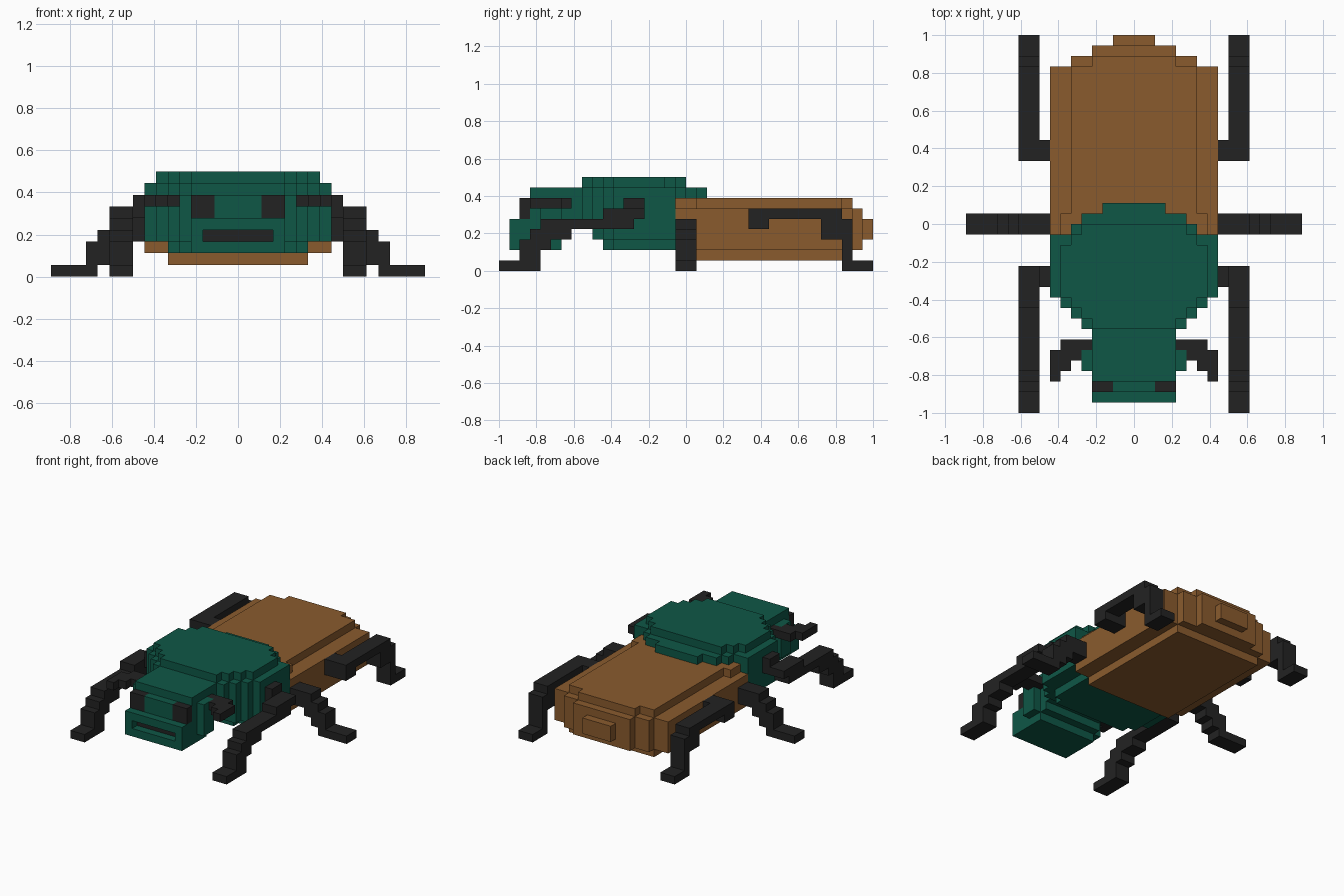
import bpy, bmesh
from mathutils import Vector

cube = bpy.data.objects.get("Cube")
if cube:
    bpy.data.objects.remove(cube, do_unlink=True)

U = 2 / 36  # edge of one block


def material(name, rgb):
    m = bpy.data.materials.new(name)
    m.use_nodes = True
    m.diffuse_color = (*rgb, 1)
    bsdf = next(n for n in m.node_tree.nodes if n.type == 'BSDF_PRINCIPLED')
    bsdf.inputs["Base Color"].default_value = (*rgb, 1)
    bsdf.inputs["Roughness"].default_value = 0.9
    return m


GREEN = material("dark green", (0.0045, 0.096, 0.062))
BROWN = material("brown", (0.255, 0.105, 0.027))
BLACK = material("near black", (0.0165, 0.0165, 0.0165))


def cells(boxes):
    """Grid cells filled by boxes given as x0, x1, y0, y1, z0, z1."""
    return {(x, y, z) for a, b, c, d, e, f in boxes
            for x in range(a, b) for y in range(c, d) for z in range(e, f)}


def block_part(name, filled, mat):
    """Mesh of the outer skin of a set of grid cells."""
    bm = bmesh.new()
    verts = {}
    for c in filled:
        for axis in range(3):
            for side in (0, 1):
                n = list(c)
                n[axis] += 2 * side - 1
                if tuple(n) in filled:
                    continue
                quad = []
                for s, t in ((0, 0), (1, 0), (1, 1), (0, 1)):
                    p = list(c)
                    p[axis] += side
                    p[(axis + 1) % 3] += s
                    p[(axis + 2) % 3] += t
                    p = tuple(p)
                    if p not in verts:
                        verts[p] = bm.verts.new(Vector(p) * U)
                    quad.append(verts[p])
                bm.faces.new(quad if side else quad[::-1])
    # merge coplanar squares into large flat faces
    bmesh.ops.dissolve_limit(bm, angle_limit=0.01, verts=bm.verts[:], edges=bm.edges[:])
    me = bpy.data.meshes.new(name)
    bm.to_mesh(me)
    bm.free()
    me.materials.append(mat)
    ob = bpy.data.objects.new(name, me)
    bpy.context.collection.objects.link(ob)
    return ob


def pair(name, boxes, mat):
    """Left part and its mirror image on the right."""
    left = cells(boxes)
    block_part("left_" + name, left, mat)
    block_part("right_" + name, {(-1 - x, y, z) for x, y, z in left}, mat)


def sym(w, *yz):
    return (-w, w, *yz)


# abdomen: stepped towards the tail
block_part("abdomen", cells([
    sym(6, -1, 15, 1, 2),
    sym(8, -1, 15, 2, 6), sym(6, 15, 16, 2, 6), sym(4, 16, 17, 2, 6),
    sym(2, 17, 18, 3, 5),
    sym(6, -1, 15, 6, 7), sym(7, -1, 1, 6, 7), sym(4, 15, 16, 6, 7)]), BROWN)

# thorax: rounded in plan, inset at top and bottom
thorax = [sym(8, -7, -1, 3, 8), sym(7, -8, -7, 3, 8), sym(6, -9, -8, 3, 8), sym(5, -10, -9, 4, 8),
          sym(6, -7, -1, 2, 3), sym(5, -8, -7, 2, 3),
          sym(6, -1, 0, 7, 8), sym(5, 0, 1, 7, 8), sym(3, 1, 2, 7, 8),
          sym(7, -7, -2, 8, 9), sym(6, -8, -7, 8, 9), sym(5, -9, -8, 8, 9), sym(4, -10, -9, 8, 9),
          sym(6, -2, -1, 8, 9), sym(5, -1, 0, 8, 9)]
block_part("thorax", cells(thorax), GREEN)

# head with stepped snout, eye sockets and mouth slot
eyes = [(2, 4, -16, -15, 5, 7)]
mouth = [sym(3, -16, -15, 3, 4)]
head = cells([sym(4, -17, -12, 2, 3), sym(4, -17, -11, 3, 4), sym(4, -17, -10, 4, 5),
              sym(4, -16, -10, 5, 7), sym(4, -15, -10, 7, 8), sym(5, -14, -12, 3, 7)])
sockets = cells(eyes + [(-4, -2, -16, -15, 5, 7)])
slot = cells([sym(3, -17, -15, 3, 4)])
block_part("head", head - sockets - slot, GREEN)
pair("eye", eyes, BLACK)
block_part("mouth", cells(mouth), BLACK)

# curved feelers beside the head
pair("feeler", [(4, 7, -12, -11, 6, 7), (5, 8, -13, -12, 6, 7),
                (6, 8, -14, -13, 6, 7), (7, 8, -15, -14, 6, 7)], BLACK)

# legs
pair("front_leg", [(8, 9, -6, -4, 5, 7), (9, 11, -6, -4, 5, 6), (9, 11, -8, -4, 5, 6),
                   (9, 11, -14, -5, 4, 5), (9, 11, -15, -11, 3, 4), (9, 11, -16, -13, 2, 3),
                   (9, 11, -16, -14, 1, 2), (9, 11, -18, -14, 0, 1)], BLACK)
pair("middle_leg", [(8, 11, -1, 1, 3, 5), (10, 12, -1, 1, 2, 4),
                    (11, 13, -1, 1, 1, 3), (12, 16, -1, 1, 0, 1)], BLACK)
pair("hind_leg", [(8, 11, 6, 8, 4, 6), (9, 11, 6, 15, 5, 6), (9, 11, 13, 16, 3, 5),
                  (9, 11, 15, 16, 0, 3), (9, 11, 15, 18, 0, 1)], BLACK)
